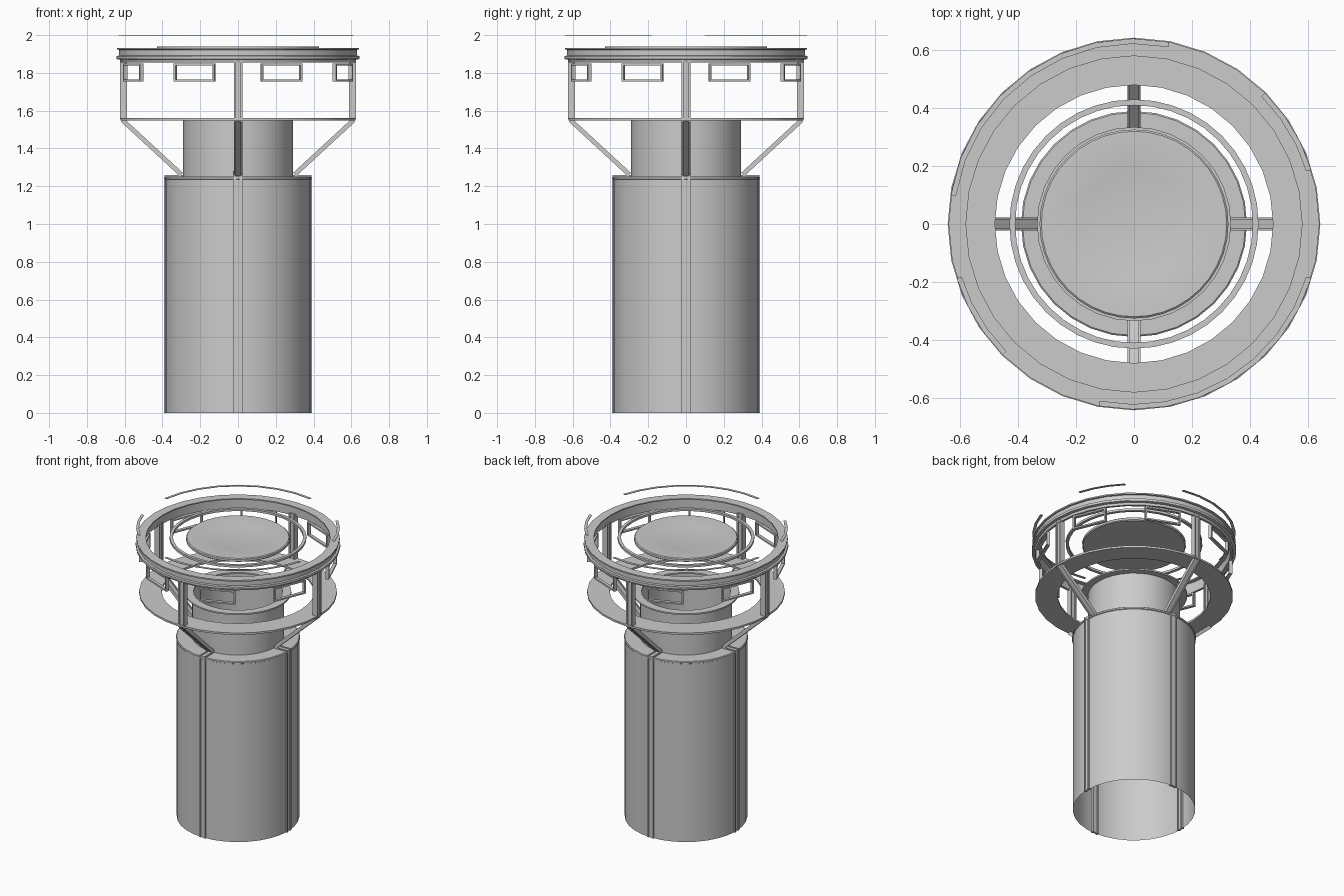
import bpy, bmesh, math
from mathutils import Vector, Matrix

if "Cube" in bpy.data.objects:
    bpy.data.objects.remove(bpy.data.objects["Cube"])

grey = bpy.data.materials.new("plain_grey")
grey.diffuse_color = (0.6, 0.6, 0.6, 1)
grey.use_nodes = True
grey.node_tree.nodes["Principled BSDF"].inputs["Base Color"].default_value = grey.diffuse_color


def finish(name, bm, smooth=False):
    bmesh.ops.recalc_face_normals(bm, faces=bm.faces)
    mesh = bpy.data.meshes.new(name)
    bm.to_mesh(mesh)
    bm.free()
    mesh.materials.append(grey)
    obj = bpy.data.objects.new(name, mesh)
    bpy.context.collection.objects.link(obj)
    if smooth:
        bpy.ops.object.select_all(action='DESELECT')
        obj.select_set(True)
        bpy.context.view_layer.objects.active = obj
        bpy.ops.object.shade_smooth_by_angle(angle=math.radians(35))
    return obj


def lathe(name, profile, sides=32, closed=False, start=0, end=360):
    """Turn an (r, z) profile round the z axis, fully or as an arc."""
    bm = bmesh.new()
    full = end - start == 360
    count = sides if full else sides + 1
    rows = []
    for i in range(count):
        a = math.radians(start + (end - start) * i / sides)
        rows.append([bm.verts.new((r * math.cos(a), r * math.sin(a), z)) for r, z in profile])
    n = len(profile)
    for i in range(sides):
        p, q = rows[i], rows[(i + 1) % count]
        for j in range(n if closed else n - 1):
            k = (j + 1) % n
            bm.faces.new((p[j], q[j], q[k], p[k]))
    if closed and not full:
        bm.faces.new(rows[0])
        bm.faces.new(rows[-1])
    bmesh.ops.remove_doubles(bm, verts=bm.verts, dist=1e-5)
    return finish(name, bm, True)


def ring(name, r0, r1, z0, z1, sides=32, start=0, end=360):
    return lathe(name, [(r0, z0), (r1, z0), (r1, z1), (r0, z1)], sides, True, start, end)


def beam(bm, a, b, y, width, depth, turn):
    """Bar from a to b in the (r, z) plane, offset y sideways, turned round z."""
    a, b = Vector((a[0], y, a[1])), Vector((b[0], y, b[1]))
    d = (b - a).normalized()
    side = Vector((0, 1, 0))
    axes = Matrix((d, side, d.cross(side))).transposed().to_4x4()
    size = Matrix.Diagonal(((b - a).length, width, depth, 1))
    bmesh.ops.create_cube(bm, size=1, matrix=Matrix.Rotation(turn, 4, 'Z')
                          @ Matrix.Translation((a + b) / 2) @ axes @ size)


# Column with open bottom, shoulder, neck
lathe("column", [(0.385, 0), (0.385, 1.235), (0.39, 1.238), (0.39, 1.248),
                 (0.385, 1.252), (0.29, 1.252), (0.29, 1.56)])
ring("neck_flange", 0.28, 0.335, 1.55, 1.56)
ring("walkway", 0.48, 0.622, 1.547, 1.56)

# Upper rim with two lips
lathe("upper_rim", [(0.58, 1.925), (0.58, 1.933), (0.64, 1.933), (0.64, 1.924), (0.63, 1.922),
                    (0.63, 1.892), (0.643, 1.889), (0.643, 1.873), (0.625, 1.87),
                    (0.62, 1.855), (0.605, 1.855), (0.605, 1.925)], 32, True)
ring("inner_hoop", 0.41, 0.43, 1.925, 1.94, 40)
lathe("centre_disk", [(0, 1.913), (0.32, 1.913), (0.326, 1.918), (0.326, 1.932), (0.32, 1.937),
                      (0.2, 1.937), (0.19, 1.935), (0, 1.935)], 40)

# Thin arcs floating over the rim
for i, (s, e) in enumerate([(17, 45), (79, 171), (197, 225), (259, 343)]):
    ring(f"top_arc_{i + 1}", 0.622, 0.64, 1.997, 2.0, max(3, round((e - s) / 11)), s, e)

# Four double-railed supports: column rib, shoulder, strut, post
path = [((0.382, 0), (0.382, 1.25)), ((0.39, 1.25), (0.29, 1.25)),
        ((0.3, 1.262), (0.612, 1.55)), ((0.606, 1.555), (0.606, 1.87))]
for name, (a, b), depth in zip(("column_rib", "shoulder_rib", "strut", "post"), path,
                               (0.022, 0.02, 0.024, 0.036)):
    bm = bmesh.new()
    for q in range(4):
        turn = q * math.pi / 2
        for y in (-0.018, 0.018):
            beam(bm, a, b, y, 0.009, depth, turn)
        beam(bm, a, b, 0, 0.027, depth * 0.5, turn)
    finish(name, bm)

# Eight open frames hanging under the rim
bm = bmesh.new()
for k in range(8):
    turn = math.radians(22.5 + 45 * k)
    for y in (-0.111, 0.111):
        beam(bm, (0.6, 1.755), (0.6, 1.85), y, 0.01, 0.022, turn)
    for z in (1.76, 1.845):
        beam(bm, (0.589, z), (0.611, z), 0, 0.23, 0.01, turn)
finish("hanging_frames", bm)
